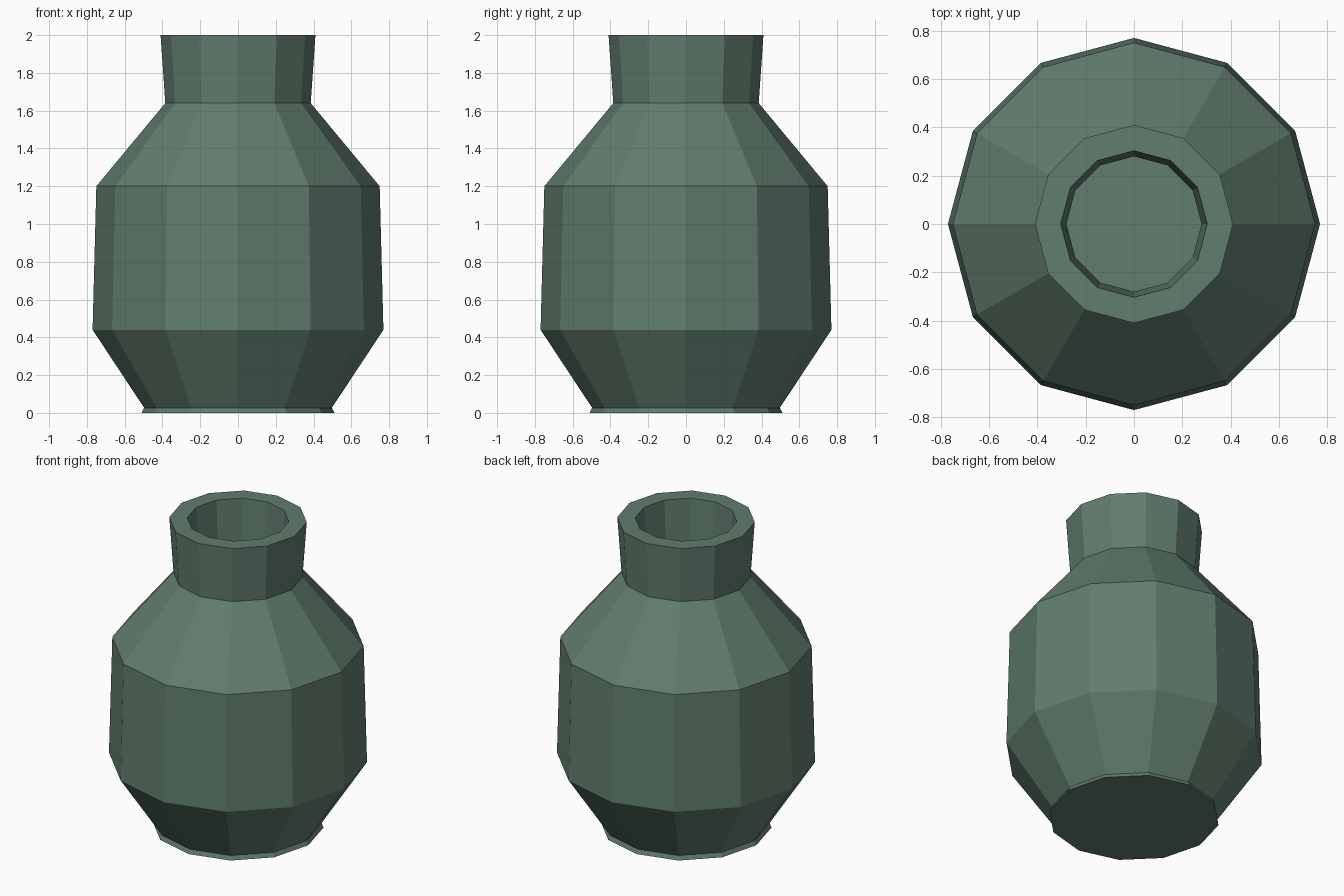
import bpy, bmesh
from math import cos, sin, tau

if "Cube" in bpy.data.objects:
    bpy.data.objects.remove(bpy.data.objects["Cube"])

SIDES = 12

# Closed wall profile (radius, height): outside from foot to rim, then inside down to the floor
profile = [
    (0.51, 0.0), (0.497, 0.027), (0.77, 0.44), (0.75, 1.2), (0.385, 1.64), (0.41, 2.0),
    (0.303, 2.0), (0.28, 1.60), (0.645, 1.165), (0.665, 0.47), (0.425, 0.105),
]

bm = bmesh.new()
rings = [[bm.verts.new((r * cos(tau * i / SIDES), r * sin(tau * i / SIDES), z))
          for i in range(SIDES)] for r, z in profile]

# Walls between neighbouring rings
for a, b in zip(rings, rings[1:]):
    for i in range(SIDES):
        j = (i + 1) % SIDES
        bm.faces.new((a[i], a[j], b[j], b[i]))

# Underside and inner floor
bm.faces.new(rings[0][::-1])
bm.faces.new(rings[-1])
bmesh.ops.recalc_face_normals(bm, faces=bm.faces)

mesh = bpy.data.meshes.new("vase")
bm.to_mesh(mesh)
bm.free()
vase = bpy.data.objects.new("vase", mesh)
bpy.context.collection.objects.link(vase)

# Dull green glaze
glaze = bpy.data.materials.new("green_glaze")
glaze.diffuse_color = (0.12, 0.205, 0.157, 1)
glaze.use_nodes = True
glaze.node_tree.nodes["Principled BSDF"].inputs["Base Color"].default_value = glaze.diffuse_color
mesh.materials.append(glaze)
